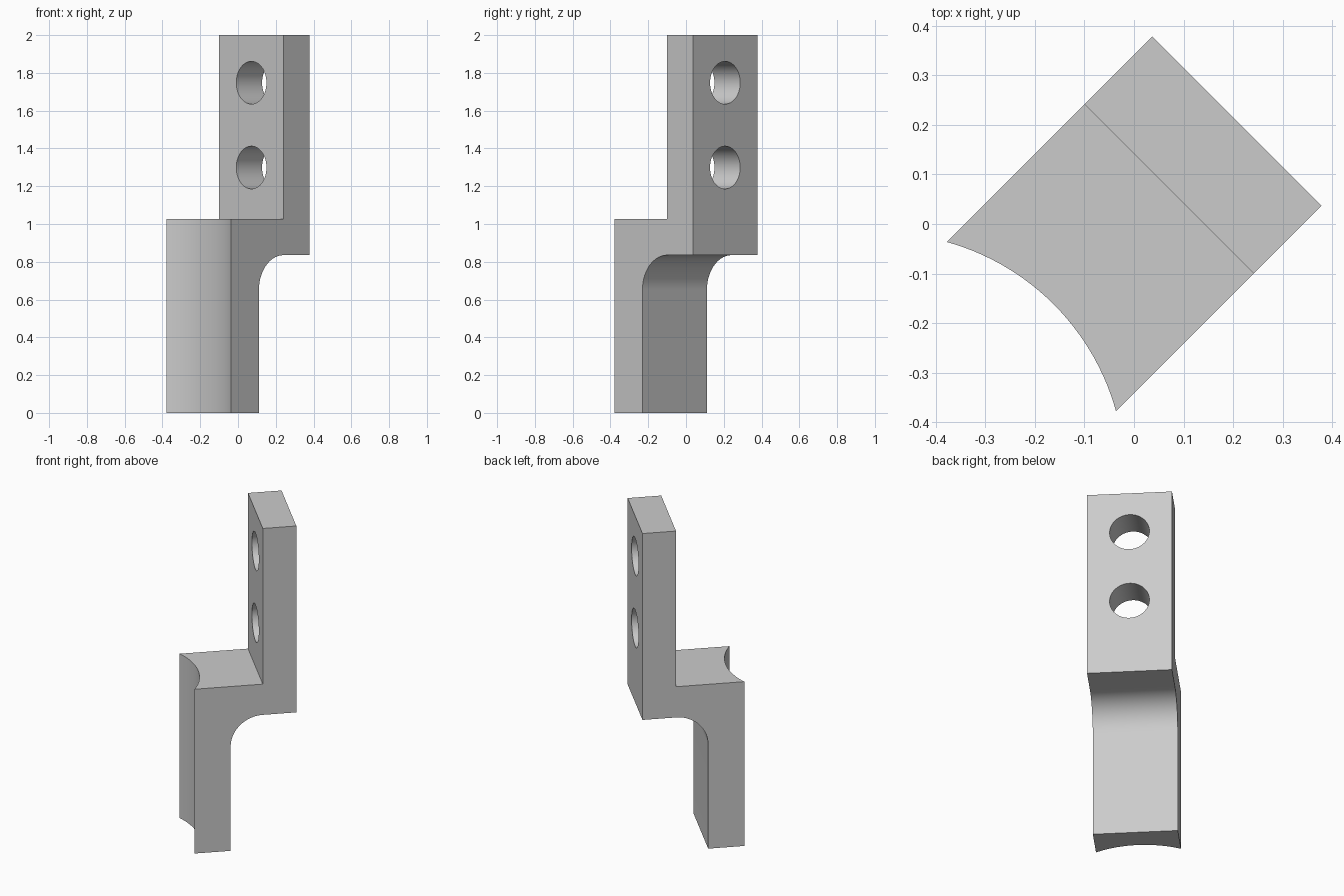
import bpy
import bmesh
import math
from mathutils import Matrix

old = bpy.data.objects.get("Cube")
if old:
    bpy.data.objects.remove(old, do_unlink=True)

FRONT, BACK = -0.293, 0.293      # depth limits
WIDTH = 0.483
PLATE_FRONT, LEG_BACK = 0.1, -0.085
SHELF_TOP, SHELF_BOTTOM, HEIGHT = 1.027, 0.835, 2.0
FILLET = 0.185

# Plain grey material
grey = bpy.data.materials.new("plain grey")
grey.use_nodes = True
colour = (0.6, 0.6, 0.6, 1)
grey.diffuse_color = colour
grey.node_tree.nodes["Principled BSDF"].inputs["Base Color"].default_value = colour

# Side profile: leg, filleted shelf and upright plate
profile = [(FRONT, 0), (LEG_BACK, 0)]
for i in range(25):
    a = math.pi - i / 24 * math.pi / 2
    profile.append((LEG_BACK + FILLET + FILLET * math.cos(a),
                    SHELF_BOTTOM - FILLET + FILLET * math.sin(a)))
profile += [(BACK, SHELF_BOTTOM), (BACK, HEIGHT), (PLATE_FRONT, HEIGHT),
            (PLATE_FRONT, SHELF_TOP), (FRONT, SHELF_TOP)]

bm = bmesh.new()
face = bm.faces.new([bm.verts.new((x, -WIDTH / 2, z)) for x, z in profile])
grown = bmesh.ops.extrude_face_region(bm, geom=[face])
bmesh.ops.translate(bm, vec=(0, WIDTH, 0),
                    verts=[v for v in grown["geom"] if isinstance(v, bmesh.types.BMVert)])
bmesh.ops.recalc_face_normals(bm, faces=bm.faces)
mesh = bpy.data.meshes.new("bracket")
bm.to_mesh(mesh)
bm.free()
mesh.materials.append(grey)
bracket = bpy.data.objects.new("bracket", mesh)
bpy.context.collection.objects.link(bracket)
bpy.context.view_layer.objects.active = bracket
bracket.select_set(True)


def cut_cylinder(name, radius, depth, location, rotation, sides):
    """Cut a round hole or hollow from the bracket."""
    bpy.ops.mesh.primitive_cylinder_add(vertices=sides, radius=radius, depth=depth,
                                        location=location, rotation=rotation)
    cutter = bpy.context.object
    cutter.name = name
    cutter.hide_render = True
    cutter.data.materials.append(grey)
    bpy.context.view_layer.objects.active = bracket
    mod = bracket.modifiers.new(name, "BOOLEAN")
    mod.operation = "DIFFERENCE"
    mod.solver = "EXACT"
    mod.object = cutter
    bpy.ops.object.modifier_apply(modifier=mod.name)
    bpy.data.objects.remove(cutter, do_unlink=True)


# Concave front of the leg
cut_cylinder("front_hollow", 0.49, 3, (-0.719, 0, 0.5), (0, 0, 0), 160)

# Two bolt holes through the plate
for z in (1.299, 1.748):
    cut_cylinder("bolt_hole", 0.113, 0.6, (0.2, 0, z), (0, math.pi / 2, 0), 64)

# Turn the bracket to face the diagonal
bracket.data.transform(Matrix.Rotation(math.pi / 4, 4, "Z"))
bpy.ops.object.select_all(action="DESELECT")
bracket.select_set(True)
bpy.context.view_layer.objects.active = bracket
bpy.ops.object.shade_smooth_by_angle(angle=math.radians(30))
